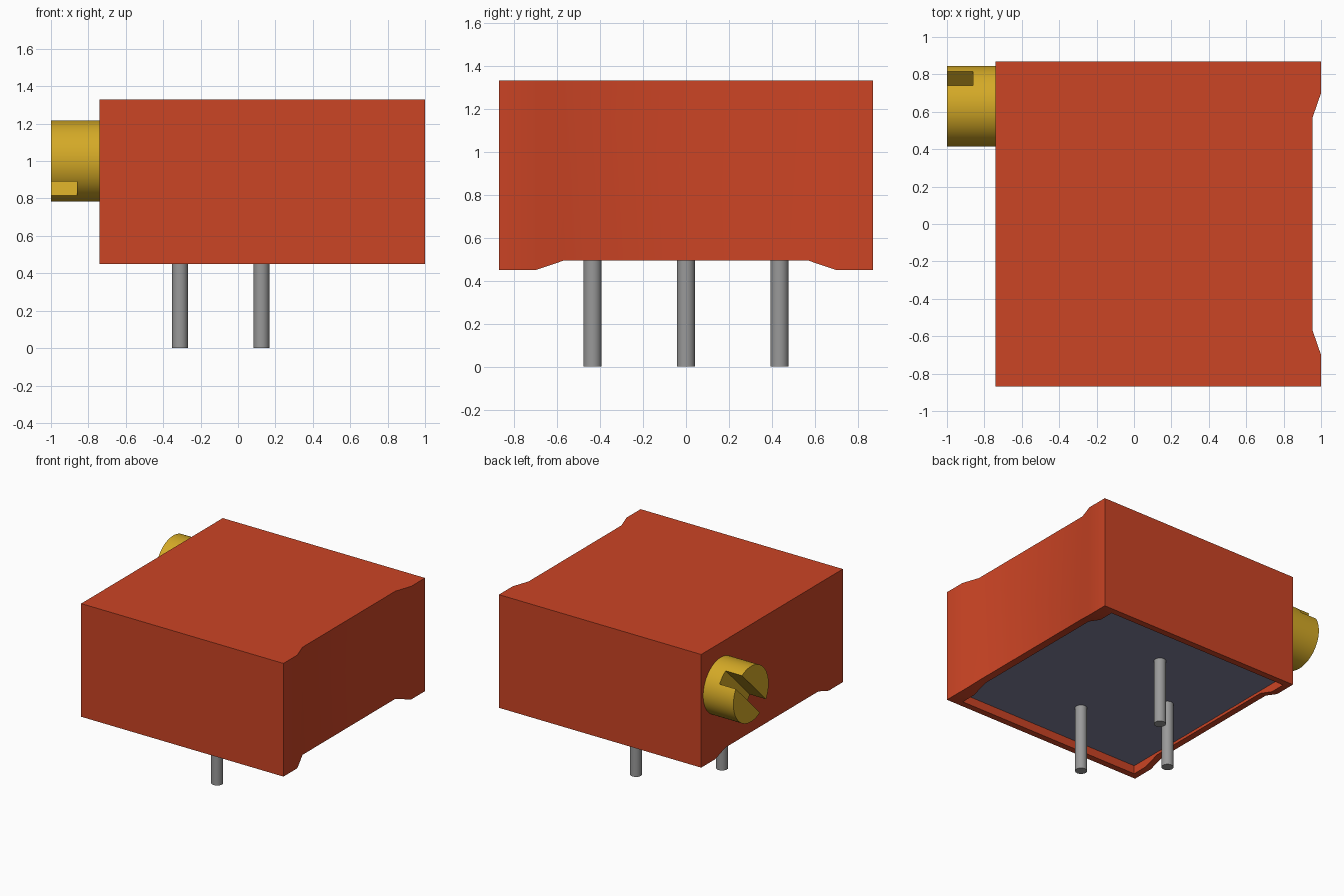
import bpy, bmesh, math
from mathutils import Matrix, Vector

cube = bpy.data.objects.get("Cube")
if cube:
    bpy.data.objects.remove(cube, do_unlink=True)


def material(name, rgb):
    m = bpy.data.materials.new(name)
    m.diffuse_color = (*rgb, 1)
    m.use_nodes = True
    m.node_tree.nodes["Principled BSDF"].inputs["Base Color"].default_value = (*rgb, 1)
    return m


RED = material("red plastic", (0.60, 0.058, 0.018))
GOLD = material("brass", (0.66, 0.40, 0.02))
GREY = material("grey metal", (0.32, 0.32, 0.32))
SLATE = material("slate resin", (0.22, 0.22, 0.33))


def add_object(name, bm, mat):
    bmesh.ops.recalc_face_normals(bm, faces=bm.faces[:])
    mesh = bpy.data.meshes.new(name)
    bm.to_mesh(mesh)
    bm.free()
    mesh.materials.append(mat)
    ob = bpy.data.objects.new(name, mesh)
    bpy.context.collection.objects.link(ob)
    return ob


def prism(name, points, direction, mat):
    """Extrude a flat outline of 3D points along a direction."""
    bm = bmesh.new()
    face = bm.faces.new([bm.verts.new(p) for p in points])
    new = bmesh.ops.extrude_face_region(bm, geom=[face])["geom"]
    bmesh.ops.translate(bm, vec=Vector(direction),
                        verts=[v for v in new if isinstance(v, bmesh.types.BMVert)])
    return add_object(name, bm, mat)


def box(name, lo, hi, mat):
    (x0, y0, z0), (x1, y1, z1) = lo, hi
    return prism(name, [(x0, y0, z0), (x1, y0, z0), (x1, y1, z0), (x0, y1, z0)],
                 (0, 0, z1 - z0), mat)


def cylinder(name, radius, length, matrix, mat, sides):
    bm = bmesh.new()
    bmesh.ops.create_cone(bm, cap_ends=True, segments=sides, radius1=radius,
                          radius2=radius, depth=length, matrix=matrix)
    return add_object(name, bm, mat)


def select(ob):
    bpy.ops.object.select_all(action='DESELECT')
    ob.select_set(True)
    bpy.context.view_layer.objects.active = ob


def cut(ob, cutter):
    cutter.hide_render = True
    mod = ob.modifiers.new("cut", 'BOOLEAN')
    mod.operation = 'DIFFERENCE'
    mod.solver = 'EXACT'
    mod.object = cutter
    select(ob)
    bpy.ops.object.modifier_apply(modifier=mod.name)
    bpy.data.objects.remove(cutter, do_unlink=True)


def smooth(ob):
    select(ob)
    bpy.ops.object.shade_smooth_by_angle(angle=math.radians(30))


# Housing: box with a shallow recess down its +x side
X0, X1, Y, Z0, Z1 = -0.74, 1.0, 0.87, 0.45, 1.33
outline = [(X0, -Y), (X1, -Y), (X1, -0.70), (0.955, -0.57),
           (0.955, 0.57), (X1, 0.70), (X1, Y), (X0, Y)]
housing = prism("housing", [(x, y, Z0) for x, y in outline], (0, 0, Z1 - Z0), RED)

# Open underside and the tapered notch in the bottom of both side walls
cut(housing, box("cavity_cutter", (-0.69, -0.82, 0.3), (0.895, 0.82, 0.54), RED))
notch = [(-0.82, 0.408), (0.82, 0.408), (0.57, 0.493), (-0.57, 0.493)]
cut(housing, prism("notch_cutter", [(-0.9, y, z) for y, z in notch], (2.1, 0, 0), RED))
smooth(housing)

# Resin fill inside the underside
box("resin_fill", (-0.71, -0.84, 0.515), (0.91, 0.84, 0.56), SLATE)

# Three pins in a triangle
for name, x, y in (("front_pin", 0.125, -0.435), ("middle_pin", -0.31, 0.0),
                   ("back_pin", 0.125, 0.435)):
    smooth(cylinder(name, 0.0425, 0.53, Matrix.Translation((x, y, 0.265)), GREY, 32))

# Adjusting screw with a diagonal slot
CENTRE = Vector((0, 0.63, 1.0))
screw = cylinder("adjusting_screw", 0.216, 0.28,
                 Matrix.Translation(CENTRE + Vector((-0.86, 0, 0)))
                 @ Matrix.Rotation(math.pi / 2, 4, 'Y'), GOLD, 64)
along, across = Vector((0, 1, 1)).normalized(), Vector((0, -1, 1)).normalized()
corners = [CENTRE + Vector((-1.1, 0, 0)) + along * a * 0.3 + across * b * 0.053
           for a, b in ((-1, -1), (1, -1), (1, 1), (-1, 1))]
cut(screw, prism("slot_cutter", corners, (0.24, 0, 0), GOLD))
smooth(screw)
